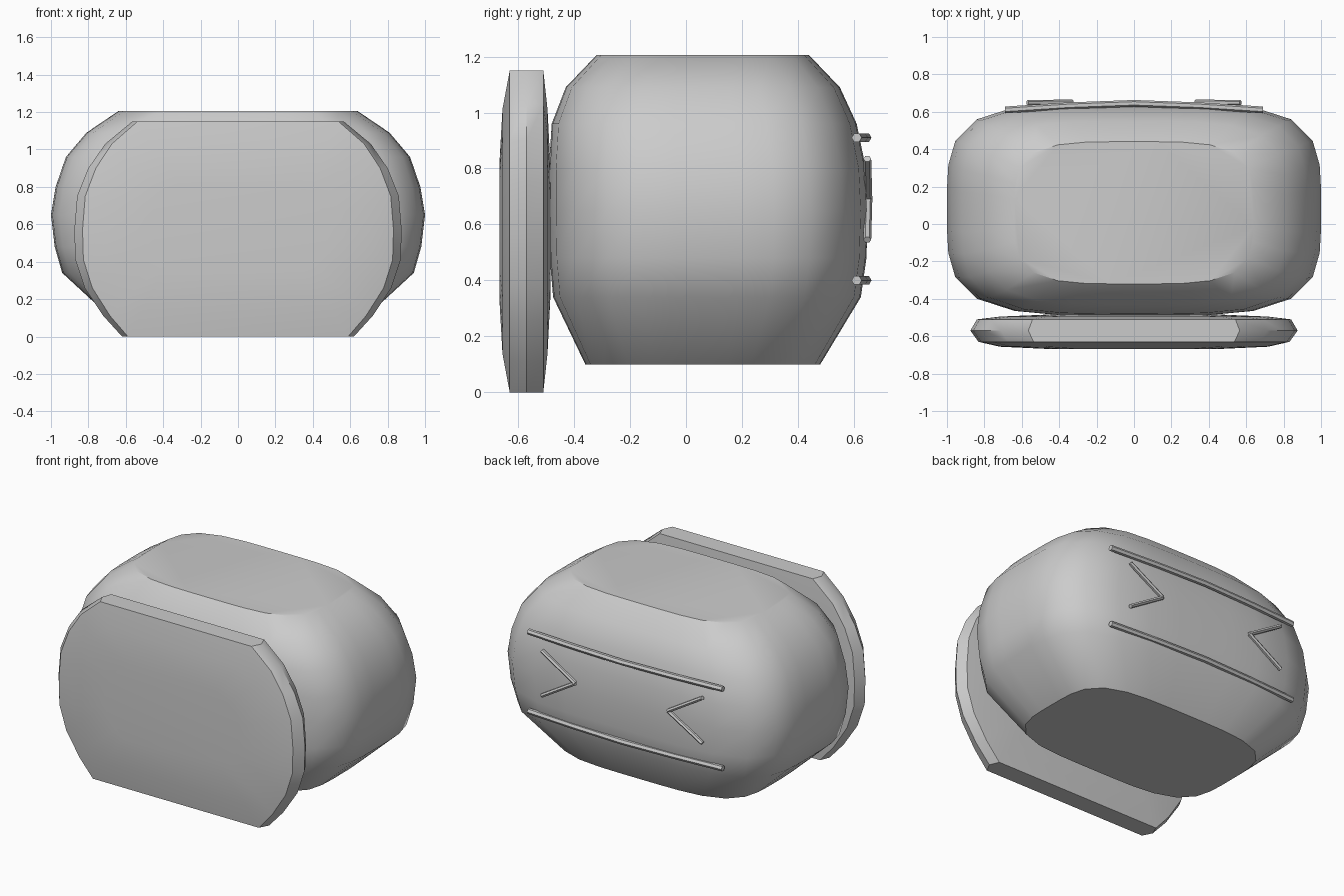
import bpy, bmesh, math
from mathutils import Vector

if "Cube" in bpy.data.objects:
    bpy.data.objects.remove(bpy.data.objects["Cube"])


def loft(name, rings):
    """Skin a closed solid over rings with equal point counts."""
    bm = bmesh.new()
    vr = [[bm.verts.new(p) for p in ring] for ring in rings]
    n = len(vr[0])
    for a, b in zip(vr, vr[1:]):
        for i in range(n):
            j = (i + 1) % n
            bm.faces.new((a[i], a[j], b[j], b[i]))
    bm.faces.new(vr[0])
    bm.faces.new(vr[-1])
    bmesh.ops.recalc_face_normals(bm, faces=bm.faces)
    me = bpy.data.meshes.new(name)
    bm.to_mesh(me)
    bm.free()
    ob = bpy.data.objects.new(name, me)
    bpy.context.collection.objects.link(ob)
    bpy.ops.object.select_all(action='DESELECT')
    ob.select_set(True)
    bpy.context.view_layer.objects.active = ob
    bpy.ops.object.shade_smooth_by_angle(angle=math.radians(40))
    return ob


def squircle(hx, y0, y1, z, n=32, p=4.0):
    cy, hy = (y0 + y1) / 2, (y1 - y0) / 2
    pts = []
    for i in range(n):
        a = 2 * math.pi * i / n
        c, s = math.cos(a), math.sin(a)
        r = (abs(c) ** p + abs(s) ** p) ** (-1 / p)
        pts.append((hx * c * r, cy + hy * s * r, z))
    return pts


def rod(name, path, ry, rz, sides=6):
    """Tube along a path in the xz direction, flattened by ry / rz."""
    rings = []
    path = [Vector(p) for p in path]
    for i, p in enumerate(path):
        t = (path[min(i + 1, len(path) - 1)] - path[max(i - 1, 0)]).normalized()
        out = Vector((0, 1, 0))
        side = t.cross(out).normalized()
        rings.append([p + out * ry * math.cos(a) + side * rz * math.sin(a)
                      for a in (2 * math.pi * k / sides for k in range(sides))])
    return loft(name, rings)


# Rounded body: half width, front y, back y, height
body = [(0.68, -0.36, 0.48, 0.10), (0.94, -0.475, 0.625, 0.34),
        (0.98, -0.487, 0.645, 0.48), (1.0, -0.49, 0.65, 0.65),
        (0.975, -0.49, 0.643, 0.80), (0.92, -0.48, 0.61, 0.96),
        (0.81, -0.43, 0.55, 1.09), (0.64, -0.32, 0.44, 1.205)]
loft("body", [squircle(*r) for r in body])

# Front plate: half outline mirrored, lofted front to back
half = [(0.62, 0.0), (0.72, 0.11), (0.82, 0.26), (0.87, 0.41), (0.875, 0.57),
        (0.86, 0.75), (0.80, 0.90), (0.71, 1.03), (0.565, 1.15)]
outline = half + [(-x, z) for x, z in reversed(half)]
layers = [(-0.667, 0.55, 0.42), (-0.656, 0.82, 0.76), (-0.63, 0.95, 1.0),
          (-0.57, 1.0, 1.0), (-0.51, 0.96, 1.0), (-0.495, 0.82, 0.76),
          (-0.485, 0.55, 0.42)]
loft("front_plate", [[(x * sx, y, 0.575 + (z - 0.575) * sz) for x, z in outline]
                     for y, sx, sz in layers])

# Back rails
for label, z in (("upper", 0.91), ("lower", 0.40)):
    rod(label + "_rail", [(-0.69, 0.61, z), (-0.35, 0.632, z), (0, 0.645, z),
                          (0.35, 0.632, z), (0.69, 0.61, z)], 0.018, 0.018)

# Back chevrons pointing to the centre
for label, s in (("left", -1), ("right", 1)):
    for part, z in (("upper", 0.835), ("lower", 0.545)):
        rod(f"{label}_chevron_{part}", [(s * 0.33, 0.652, 0.69),
                                        (s * 0.57, 0.648, z)], 0.014, 0.013)
